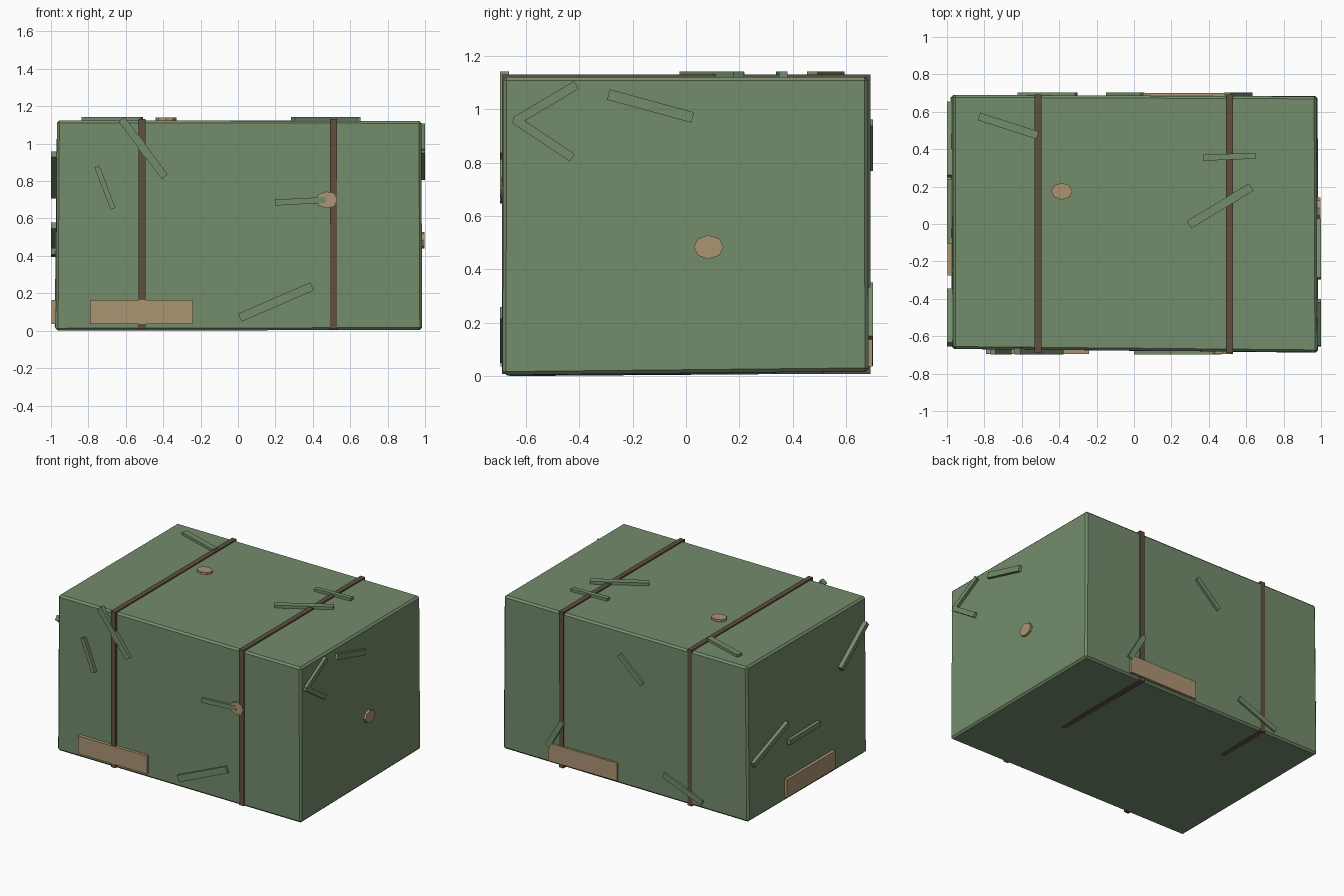
import bpy, bmesh, math
from mathutils import Vector, Matrix

if "Cube" in bpy.data.objects:
    bpy.data.objects.remove(bpy.data.objects["Cube"])


def material(name, rgb):
    m = bpy.data.materials.new(name)
    m.diffuse_color = (*rgb, 1)
    m.use_nodes = True
    m.node_tree.nodes["Principled BSDF"].inputs["Base Color"].default_value = m.diffuse_color
    return m


GREEN = material("dull green", (0.174, 0.262, 0.150))
BROWN = material("dark brown", (0.114, 0.080, 0.053))
TAN = material("tan", (0.413, 0.296, 0.171))


def finish(name, bm, mat):
    bmesh.ops.recalc_face_normals(bm, faces=bm.faces)
    me = bpy.data.meshes.new(name)
    bm.to_mesh(me)
    bm.free()
    me.materials.append(mat)
    ob = bpy.data.objects.new(name, me)
    bpy.context.collection.objects.link(ob)
    return ob


# Each side: u axis, v axis, outward normal, outermost distance
SIDES = {
    "front": ((1, 0, 0), (0, 0, 1), (0, -1, 0), 0.697),
    "back": ((1, 0, 0), (0, 0, 1), (0, 1, 0), 0.702),
    "left": ((0, 1, 0), (0, 0, 1), (-1, 0, 0), 1.0),
    "right": ((0, 1, 0), (0, 0, 1), (1, 0, 0), 1.0),
    "top": ((1, 0, 0), (0, 1, 0), (0, 0, 1), 1.142),
}
THICK = 0.034


def slab(name, side, outline, mat, sink=0.0):
    """Extrude a 2D outline lying on one side of the crate."""
    u, v, n, out = SIDES[side]
    u, v, n = Vector(u), Vector(v), Vector(n)
    bm = bmesh.new()
    face = bm.faces.new([bm.verts.new(u * a + v * b + n * (out - sink)) for a, b in outline])
    ext = bmesh.ops.extrude_face_region(bm, geom=[face], use_keep_orig=True)
    moved = [g for g in ext["geom"] if isinstance(g, bmesh.types.BMVert)]
    bmesh.ops.translate(bm, verts=moved, vec=-n * THICK)
    return finish(name, bm, mat)


def strip(name, side, a, b, width):
    a, b = Vector(a), Vector(b)
    d = (b - a).normalized() * width / 2
    p = Vector((-d.y, d.x))
    slab(name, side, [a + p, a - p, b - p, b + p], GREEN)


def plate(name, side, u0, u1, v0=0.036, v1=0.165):
    slab(name, side, [(u0, v0), (u1, v0), (u1, v1), (u0, v1)], TAN, 0.002)


def disc(name, side, cu, cv):
    pts = [(cu + 0.056 * math.cos(i * math.pi / 4), cv + 0.045 * math.sin(i * math.pi / 4))
           for i in range(8)]
    slab(name, side, pts, TAN, 0.003)


# Crate body: slightly uneven box with chamfered edges
corners = [(-.975, -.668, .000), (.985, -.688, .004), (.982, .684, .018), (-.980, .690, .010),
           (-.968, -.668, 1.123), (.980, -.686, 1.122), (.976, .682, 1.122), (-.968, .690, 1.124)]
bm = bmesh.new()
vs = [bm.verts.new(c) for c in corners]
for f in [(3, 2, 1, 0), (4, 5, 6, 7), (0, 1, 5, 4), (1, 2, 6, 5), (2, 3, 7, 6), (3, 0, 4, 7)]:
    bm.faces.new([vs[i] for i in f])
bmesh.ops.bevel(bm, geom=list(bm.edges), offset=0.013, segments=1, affect="EDGES")
finish("crate_body", bm, GREEN)

# Two straps running around the crate
for name, x in (("strap_left", -0.513), ("strap_right", 0.511)):
    bm = bmesh.new()
    size = Matrix.Diagonal((0.036, 1.382, 1.124, 1))
    bmesh.ops.create_cube(bm, size=1, matrix=Matrix.Translation((x, 0.001, 0.570)) @ size)
    finish(name, bm, BROWN)

# Raised strips scattered over the sides
STRIPS = {
    "front": [((-.622, 1.13), (-.392, .824), .040), ((-.754, .877), (-.668, .652), .028),
              ((.010, .070), (.396, .237), .047), ((.197, .685), (.468, .699), .032)],
    "right": [((-.640, .956), (-.411, 1.092), .034), ((-.645, .965), (-.426, .819), .034),
              ((-.291, 1.056), (.025, .970), .040)],
    "left": [((-.355, .720), (-.645, .943), .036), ((.648, .412), (.255, .562), .036),
             ((.240, .421), (-.105, .425), .036)],
    "back": [((.045, .950), (-.137, .782), .034), ((.500, .342), (.617, .140), .038),
             ((-.308, .178), (-.617, .056), .038)],
    "top": [((-.829, .575), (-.515, .474), .042), ((.369, .354), (.653, .365), .032),
            ((.294, -.004), (.626, .197), .046)],
}
for side, items in STRIPS.items():
    for i, (a, b, w) in enumerate(items, 1):
        strip(f"{side}_strip_{i}", side, a, b, w)

# Tan label plates near the base
plate("front_plate", "front", -0.79, -0.24)
plate("left_plate", "left", -0.275, 0.275)
plate("back_plate", "back", 0.06, 0.612)

# Tan eight-sided discs
disc("front_disc", "front", 0.473, 0.70)
disc("right_disc", "right", 0.085, 0.484)
disc("top_disc", "top", -0.386, 0.175)
